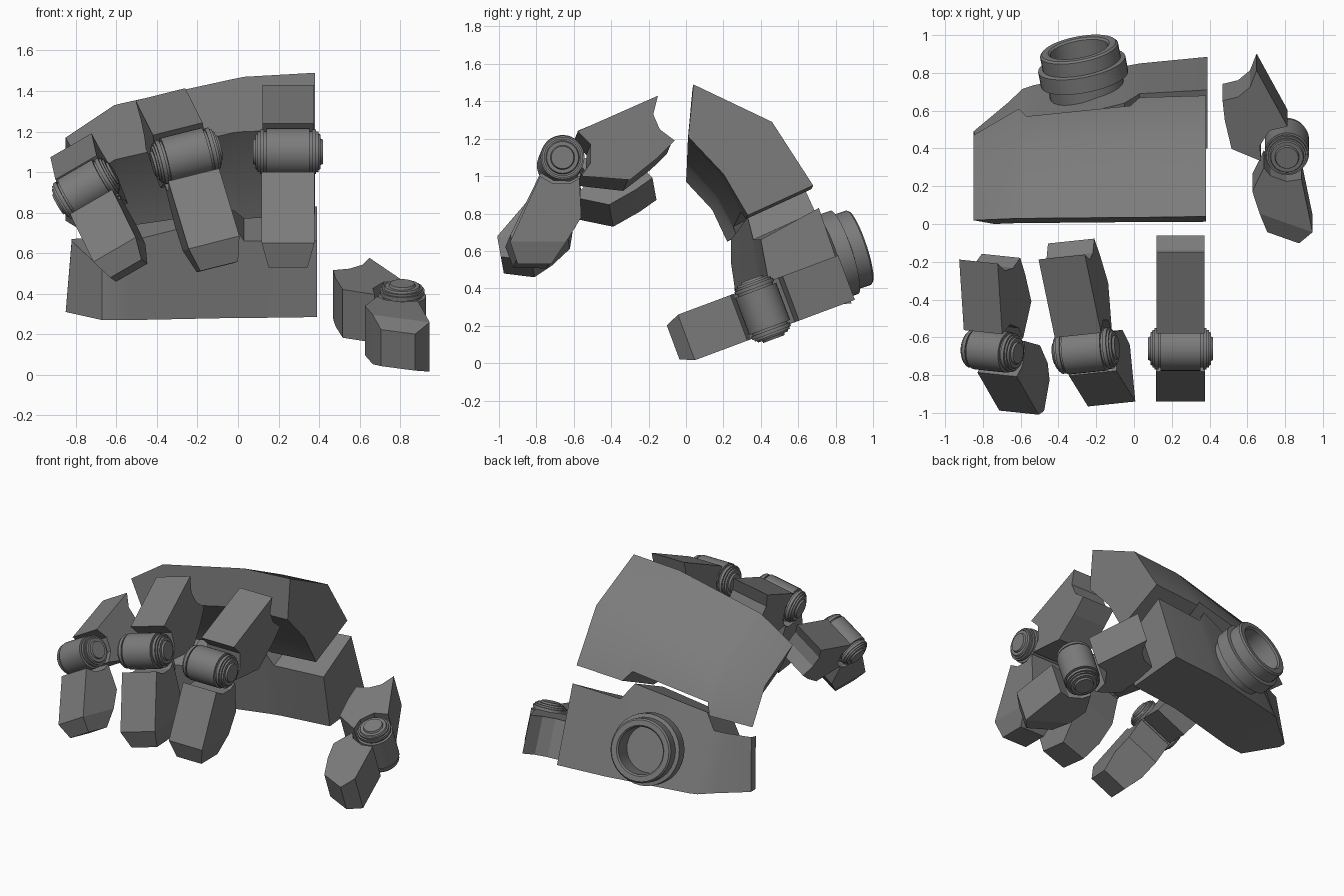
import bpy, bmesh, math
from mathutils import Matrix, Vector

if "Cube" in bpy.data.objects:
    bpy.data.objects.remove(bpy.data.objects["Cube"])

grey = bpy.data.materials.new("dark grey metal")
grey.diffuse_color = (0.2, 0.2, 0.2, 1)
grey.use_nodes = True
grey.node_tree.nodes["Principled BSDF"].inputs["Base Color"].default_value = grey.diffuse_color


def make(name, verts, faces, matrix=Matrix(), smooth=None):
    bm = bmesh.new()
    vs = [bm.verts.new(matrix @ Vector(v)) for v in verts]
    for f in faces:
        bm.faces.new([vs[i] for i in f])
    bmesh.ops.recalc_face_normals(bm, faces=bm.faces)
    mesh = bpy.data.meshes.new(name)
    bm.to_mesh(mesh)
    bm.free()
    mesh.materials.append(grey)
    ob = bpy.data.objects.new(name, mesh)
    bpy.context.collection.objects.link(ob)
    if smooth:
        bpy.ops.object.select_all(action='DESELECT')
        bpy.context.view_layer.objects.active = ob
        ob.select_set(True)
        bpy.ops.object.shade_smooth_by_angle(angle=math.radians(smooth))
    return ob


def loft(name, sections, smooth=None):
    """Skin (x, [(y, z), ...]) sections along x; a third value overrides x."""
    n = len(sections[0][1])
    verts = [(p[2] if len(p) > 2 else x, p[0], p[1]) for x, pts in sections for p in pts]
    faces = [(s * n + i, s * n + (i + 1) % n, (s + 1) * n + (i + 1) % n, (s + 1) * n + i)
             for s in range(len(sections) - 1) for i in range(n)]
    faces += [tuple(range(n)), tuple(range(len(verts) - n, len(verts)))]
    return make(name, verts, faces, smooth=smooth)


def lathe(name, profile, matrix, sides=32):
    """Spin (radius, x) points round local x; ends are capped."""
    verts = [(x, r * math.cos(2 * math.pi * k / sides), r * math.sin(2 * math.pi * k / sides))
             for r, x in profile for k in range(sides)]
    faces = [(s * sides + k, s * sides + (k + 1) % sides,
              (s + 1) * sides + (k + 1) % sides, (s + 1) * sides + k)
             for s in range(len(profile) - 1) for k in range(sides)]
    faces += [tuple(range(sides)), tuple(range(len(verts) - sides, len(verts)))]
    return make(name, verts, faces, matrix, smooth=30)


def prism(name, pts, half, matrix, narrow=()):
    """Extrude a (y, z) outline along x; the two narrow points form a chamfered end."""
    n = len(pts)
    verts = [(s * half * (0.74 if i in narrow else 1), y, z)
             for s in (-1, 1) for i, (y, z) in enumerate(pts)]
    faces = [(i, (i + 1) % n, n + (i + 1) % n, n + i) for i in range(n)]
    side = [i for i in range(n) if i not in narrow]
    for o in (0, n):
        faces.append([o + i for i in side])
        if narrow:
            a, b = narrow
            faces.append([o + a - 1, o + a, o + b, o + b + 1])
    return make(name, verts, faces, matrix)


# finger outlines, relative to the joint centre
BASE = [(.08, .14), (.51, .33), (.485, .23), (.52, .15), (.60, .09), (.51, 0),
        (.36, -.12), (.10, -.10), (.15, -.03), (.15, .07)]
TIP = [(-.12, -.10), (-.28, -.45), (-.24, -.57), (-.06, -.57), (.02, -.45),
       (.10, -.32), (.09, -.11), (.04, -.14), (-.05, -.14)]
HALF_JOINT = [(.06, .172), (.065, .16), (.085, .16), (.09, .15), (.10, .15), (.10, .138),
              (.11, .138), (.11, .118), (.10, .118), (.10, .106), (.117, .106)]
JOINT = [(r, -x) for r, x in HALF_JOINT] + HALF_JOINT[::-1]


def finger(name, matrix, bend=0, length=1, reach=1):
    swing = matrix @ Matrix.Rotation(math.radians(bend), 4, 'X')
    prism(name + "_base", [(y * length if y > .2 else y, z) for y, z in BASE], .127, swing)
    lathe(name + "_joint", JOINT, matrix)
    prism(name + "_tip", [(y, z * reach if z < -.2 else z) for y, z in TIP], .13,
          matrix, narrow=(2, 3))


def pose(x, y, z, rx, ry, rz):
    m = Matrix.Translation((x, y, z))
    for angle, axis in ((rz, 'Z'), (ry, 'Y'), (rx, 'X')):
        m = m @ Matrix.Rotation(math.radians(angle), 4, axis)
    return m


finger("index_finger", pose(.247, -.66, 1.10, 0, 0, 0))
finger("middle_finger", pose(-.255, -.67, 1.08, -2, -14, 6), length=.97)
finger("ring_finger", pose(-.75, -.67, .92, -8, -30, -6) @ Matrix.Scale(.93, 4),
       length=.89, reach=.93)

# thumb: joint axis nearly upright, tip pointing forward
axis = Vector((0, .35, -.937)).normalized()
tip = Vector((-.08, -.933, -.349)).normalized()
side = axis.cross(tip)
thumb = Matrix((axis, -.276 * tip + .961 * side, -.961 * tip - .276 * side)).transposed().to_4x4()
finger("thumb", Matrix.Translation((.81, .41, .29)) @ thumb, bend=10, length=.75, reach=.8)


# back of hand plate, with a shallow notch along its rear edge
def plate(x, top, bend, rear, inner, low, notch=0):
    def slide(p, q):
        return (p[0] + (q[0] - p[0]) * notch, p[1] + (q[1] - p[1]) * notch)
    mid = ((inner[0] + low[0]) / 2 + .03, (inner[1] + low[1]) / 2 + .01)
    return (x, [top, bend, slide(rear, bend), slide(inner, mid), mid, low])


right = ((.035, 1.47), (.45, 1.27), (.67, .93), (.32, .77), (.01, 1.20))
left = ((.03, 1.33), (.40, 1.13), (.61, .83), (.27, .68), (.005, 1.06))
loft("hand_back_plate", [
    plate(.38, (.04, 1.49), (.46, 1.29), (.68, .95), (.33, .79), (.012, 1.21)),
    plate(.03, *right),
    plate(-.02, (.035, 1.46), (.45, 1.26), (.67, .925), (.32, .765), (.01, 1.195), notch=.2),
    plate(-.57, (.03, 1.34), (.41, 1.14), (.61, .84), (.275, .69), (.005, 1.07), notch=.2),
    plate(-.61, *left),
    (-.85, [(.02, 1.17), (.33, 1.00), (.47, .76),
            (.22, .65, -.67), (.14, .82, -.69), (0, .97, -.74)]),
], smooth=35)

# heel of the palm, with a raised tongue under the notch
loft("palm", [
    (.39, [(.40, .66), (.71, .83), (.885, .32), (.47, .285)]),
    (.03, [(.36, .66), (.69, .81), (.85, .32), (.43, .28)]),
    (-.05, [(.33, .78), (.64, .92), (.835, .32), (.41, .28)]),
    (-.53, [(.24, .66), (.52, .80), (.735, .31), (.29, .27)]),
    (-.59, [(.24, .54), (.53, .69), (.715, .31), (.28, .27)]),
    (-.67, [(.25, .52), (.50, .68), (.64, .31), (.27, .27)]),
    (-.85, [(.39, .66, -.82), (.44, .67, -.82), (.49, .31), (.44, .31)]),
], smooth=20)

# wrist socket
normal = Vector((-.18, .93, .31)).normalized()
wrist = Matrix.Translation((-.255, .735, .555)) @ normal.to_track_quat('X', 'Z').to_matrix().to_4x4()
lathe("wrist_socket", [(.20, -.08), (.20, .03), (.235, .035), (.235, .12), (.21, .125),
                       (.21, .20), (.20, .21), (.165, .21), (.155, .20), (.155, .06)], wrist)
